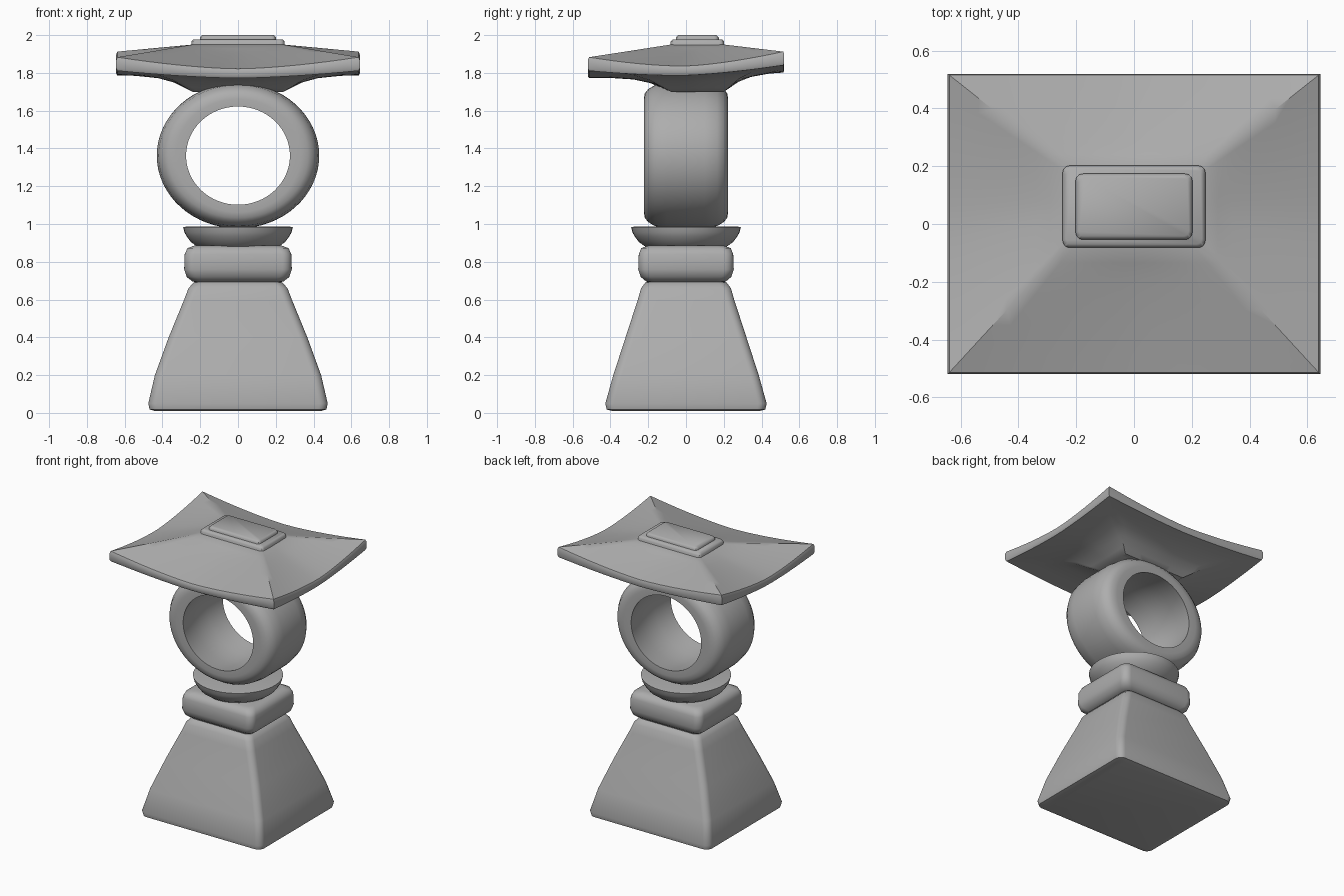
import bpy, bmesh, math

if "Cube" in bpy.data.objects:
    bpy.data.objects.remove(bpy.data.objects["Cube"])

stone = bpy.data.materials.new("grey stone")
stone.use_nodes = True
GREY = (0.42, 0.42, 0.42, 1)
stone.diffuse_color = GREY
stone.node_tree.nodes["Principled BSDF"].inputs["Base Color"].default_value = GREY


def loft(name, rings, closed=False, angle=40):
    """Skin a list of equal point rings, capped at the ends or closed into a loop."""
    bm = bmesh.new()
    rows = [[bm.verts.new(p) for p in ring] for ring in rings]
    pairs = list(zip(rows, rows[1:]))
    if closed:
        pairs.append((rows[-1], rows[0]))
    else:
        bm.faces.new(rows[0])
        bm.faces.new(rows[-1])
    for a, b in pairs:
        for i in range(len(a)):
            j = (i + 1) % len(a)
            bm.faces.new((a[i], a[j], b[j], b[i]))
    bmesh.ops.recalc_face_normals(bm, faces=bm.faces)
    mesh = bpy.data.meshes.new(name)
    bm.to_mesh(mesh)
    bm.free()
    mesh.materials.append(stone)
    obj = bpy.data.objects.new(name, mesh)
    bpy.context.collection.objects.link(obj)
    bpy.ops.object.select_all(action="DESELECT")
    obj.select_set(True)
    bpy.context.view_layer.objects.active = obj
    bpy.ops.object.shade_smooth_by_angle(angle=math.radians(angle))
    return obj


def rounded_rect(hx, hy, z, r, cy=0.0, steps=6):
    """Rectangle section with round corners."""
    pts = []
    for k, (sx, sy) in enumerate(((1, 1), (-1, 1), (-1, -1), (1, -1))):
        for i in range(steps + 1):
            a = math.pi / 2 * (k + i / steps)
            pts.append((sx * (hx - r) + r * math.cos(a),
                        cy + sy * (hy - r) + r * math.sin(a), z))
    return pts


def ellipse(rx, rz, y, cz, n=64):
    return [(rx * math.cos(math.tau * i / n), y, cz + rz * math.sin(math.tau * i / n))
            for i in range(n)]


def circle(r, z, n=48):
    return [(r * math.cos(math.tau * i / n), r * math.sin(math.tau * i / n), z)
            for i in range(n)]


# Tapered pedestal with softened edges
pedestal = [(0.44, 0.39, 0.01), (0.468, 0.42, 0.018), (0.475, 0.427, 0.05),
            (0.44, 0.385, 0.2), (0.367, 0.32, 0.4), (0.285, 0.255, 0.6),
            (0.262, 0.238, 0.66), (0.235, 0.215, 0.69), (0.2, 0.18, 0.7)]
loft("pedestal", [rounded_rect(x, y, z, 0.045) for x, y, z in pedestal], angle=60)

# Cushion block
block = [(0.2, 0.18, 0.69), (0.24, 0.21, 0.695), (0.272, 0.24, 0.72),
         (0.285, 0.253, 0.76), (0.282, 0.25, 0.84), (0.268, 0.237, 0.872), (0.23, 0.2, 0.886)]
loft("cushion_block", [rounded_rect(x, y, z, 0.05) for x, y, z in block], angle=60)

# Round dish below the ring
dish = [(0.2, 0.87), (0.218, 0.882), (0.25, 0.905), (0.272, 0.935),
        (0.283, 0.955), (0.29, 0.983), (0.275, 0.986)]
loft("dish", [circle(r, z) for r, z in dish])

# Hollow ring-shaped lamp chamber: outer skin, then back through the bore
half = [(0.43, 0.385, 0.0), (0.43, 0.383, 0.1), (0.42, 0.373, 0.165),
        (0.398, 0.352, 0.2), (0.37, 0.33, 0.218), (0.33, 0.3, 0.223),
        (0.275, 0.26, 0.222), (0.285, 0.268, 0.17), (0.3, 0.28, 0.08), (0.304, 0.284, 0.0)]
section = half + [(x, z, -y) for x, z, y in half[-2:0:-1]]
loft("lamp_ring", [ellipse(x, z, y, 1.362) for x, z, y in section], closed=True)


# Roof: hipped, with upswept corners and a funnel underneath
def roof_ring(t, mid, corner, n=16):
    """Rectangle between the ridge (t=0) and the eave (t=1), lifted at its corners."""
    hx, hy = 0.24 + 0.405 * t, 0.14 + 0.38 * t
    cy = 0.06 * (1 - t)
    sides = [(s, -1, abs(s)) for s in (-1 + 2 * i / n for i in range(n))]
    pts = []
    for k in range(4):
        for u, v, w in sides:
            for _ in range(k):
                u, v = -v, u
            z = mid + (corner - mid) * w ** 1.6 + 0.015 * t * v * (k % 2 == 0)
            if k % 2:
                z += 0.015 * t * v
            pts.append((u * hx, cy + v * hy, z))
    return pts


rings = [roof_ring(0, 1.95, 1.95)]
for i in range(1, 9):
    t = i / 8 * 0.985
    rings.append(roof_ring(t, 1.95 - 0.115 * t ** 0.85, 1.95 - 0.053 * t))
rings += [roof_ring(1, 1.825, 1.882), roof_ring(1, 1.797, 1.84), roof_ring(0.985, 1.787, 1.826)]
for t, mid, corner in ((0.75, 1.785, 1.815), (0.45, 1.772, 1.795),
                       (0.25, 1.75, 1.765), (0.1, 1.72, 1.725), (0, 1.7, 1.7)):
    rings.append(roof_ring(t, mid, corner))
loft("roof", rings, angle=35)

# Stepped cap on the roof
for name, hx, hy, z0, z1 in (("cap_lower", 0.247, 0.142, 1.93, 1.978),
                             ("cap_upper", 0.202, 0.114, 1.97, 2.0)):
    loft(name, [rounded_rect(hx, hy, z0, 0.025, 0.06),
                rounded_rect(hx, hy, z1 - 0.012, 0.025, 0.06),
                rounded_rect(hx - 0.012, hy - 0.012, z1, 0.02, 0.06)], angle=50)
